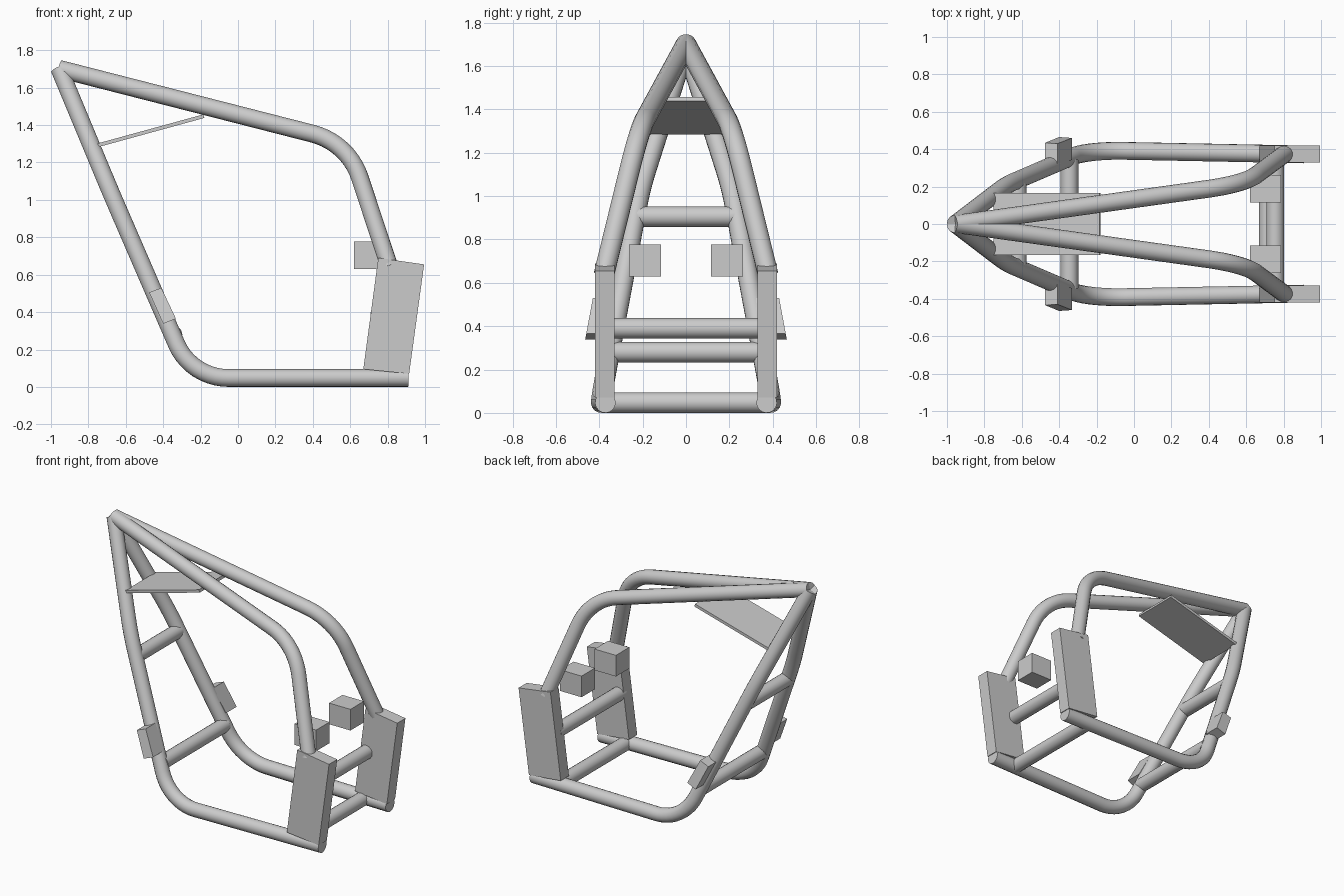
import bpy
from mathutils import Vector, Matrix

cube = bpy.data.objects.get("Cube")
if cube:
    bpy.data.objects.remove(cube, do_unlink=True)

RADIUS = 0.0475

steel = bpy.data.materials.new("steel_grey")
steel.use_nodes = True
GREY = (0.6, 0.6, 0.6, 1)
steel.diffuse_color = GREY
steel.node_tree.nodes["Principled BSDF"].inputs["Base Color"].default_value = GREY


def rounded_path(points, trims, steps=10):
    """Replace each inner corner of a path with a tangent curve."""
    pts = [Vector(p) for p in points]
    out = [pts[0]]
    for before, corner, after, trim in zip(pts, pts[1:], pts[2:], trims):
        a = corner + (before - corner).normalized() * trim
        b = corner + (after - corner).normalized() * trim
        # Weighted quadratic curve, which approximates a circular bend
        w = ((a - corner).normalized() - (b - corner).normalized()).length / 2
        for i in range(steps + 1):
            t = i / steps
            k0, k1, k2 = (1 - t) ** 2, 2 * w * t * (1 - t), t * t
            out.append((a * k0 + corner * k1 + b * k2) / (k0 + k1 + k2))
    return out + [pts[-1]]


def tube(name, path):
    curve = bpy.data.curves.new(name, "CURVE")
    curve.dimensions = "3D"
    curve.bevel_depth = RADIUS
    curve.bevel_resolution = 6
    curve.use_fill_caps = True
    spline = curve.splines.new("POLY")
    spline.points.add(len(path) - 1)
    for point, co in zip(spline.points, path):
        point.co = (*co, 1)
    obj = bpy.data.objects.new(name, curve)
    bpy.context.collection.objects.link(obj)
    bpy.ops.object.select_all(action="DESELECT")
    obj.select_set(True)
    bpy.context.view_layer.objects.active = obj
    bpy.ops.object.convert(target="MESH")
    obj = bpy.context.object
    obj.data.materials.clear()
    obj.data.materials.append(steel)
    bpy.ops.object.shade_smooth_by_angle()


def prism(name, outline, y0, y1):
    """Extrude an outline in x and z between two y positions."""
    n = len(outline)
    verts = [(x, y, z) for y in (min(y0, y1), max(y0, y1)) for x, z in outline]
    faces = [tuple(range(n)), tuple(reversed(range(n, 2 * n)))]
    faces += [(i, i + n, (i + 1) % n + n, (i + 1) % n) for i in range(n)]
    mesh = bpy.data.meshes.new(name)
    mesh.from_pydata(verts, [], faces)
    mesh.materials.append(steel)
    obj = bpy.data.objects.new(name, mesh)
    bpy.context.collection.objects.link(obj)
    return obj


HEAD = (-0.955, 0, 1.70)

for side, s in (("left", 1), ("right", -1)):
    # The front faces -y, so +y is the back of the frame
    where = "back" if s > 0 else "front"

    # Down tube running into the bottom rail
    tube(f"{where}_down_tube", rounded_path(
        [HEAD, (-0.68, s * 0.21, 1.04), (-0.25, s * 0.395, RADIUS),
         (0.91, s * 0.372, RADIUS)], (0.1, 0.2)))

    # Top tube bending down to the end plate
    tube(f"{where}_top_tube", rounded_path(
        [HEAD, (0.59, s * 0.215, 1.305), (0.81, s * 0.378, 0.64)], (0.2,)))

    # Upright end plate
    prism(f"{where}_end_plate",
          [(0.67, 0.095), (0.915, 0.07), (0.995, 0.655), (0.75, 0.69)],
          s * 0.33, s * 0.42)

    # Loose mounting block
    prism(f"{where}_mount_block",
          [(0.62, 0.63), (0.785, 0.63), (0.785, 0.777), (0.62, 0.777)],
          s * 0.115, s * 0.263)

    # Peg lug that follows the lean of the down tube
    lug = prism(f"{where}_peg_lug",
                [(-0.40, 0.338), (-0.332, 0.365), (-0.41, 0.53), (-0.475, 0.505)],
                s * 0.33, s * 0.447)
    shear = Matrix.Identity(4)
    shear[1][2] = -s * 0.185
    pivot = Matrix.Translation((0, 0, 0.435))
    lug.data.transform(pivot @ shear @ pivot.inverted())

# Cross tubes
for name, x, z, half in (("upper_cross_tube", -0.622, 0.905, 0.225),
                         ("lower_cross_tube", -0.345, 0.28, 0.345),
                         ("end_cross_tube", 0.755, 0.39, 0.36),
                         ("bottom_cross_tube", 0.715, RADIUS, 0.37)):
    tube(name, [Vector((x, -half, z)), Vector((x, half, z))])

# Sloping gusset sheet under the top tubes
prism("neck_gusset", [(-0.75, 1.302), (-0.745, 1.283), (-0.18, 1.438),
                      (-0.185, 1.457)], -0.165, 0.165)
